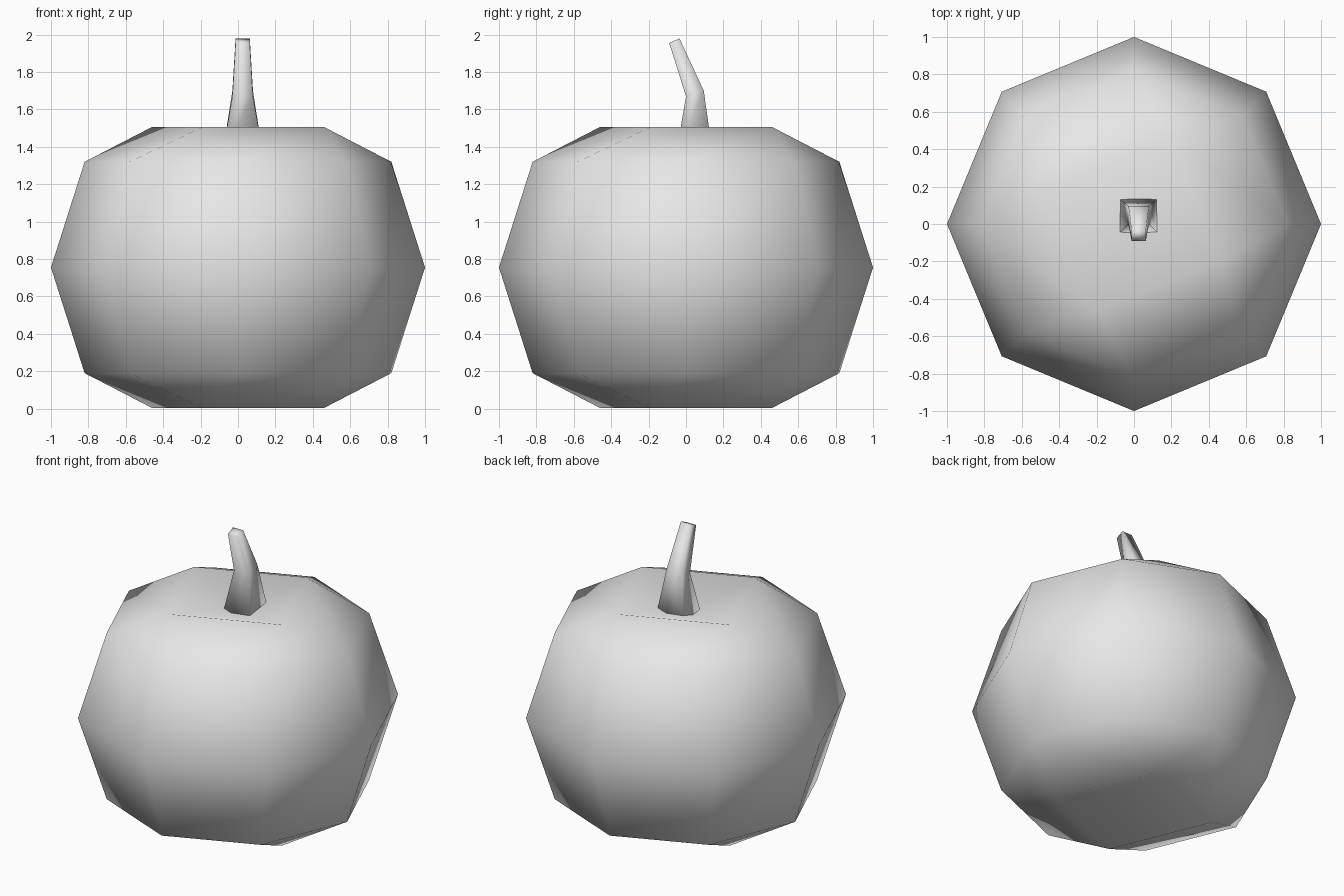
import bpy
import bmesh
from math import cos, sin, radians

cube = bpy.data.objects.get("Cube")
if cube:
    bpy.data.objects.remove(cube, do_unlink=True)

GREY = (0.8, 0.8, 0.8, 1.0)
mat = bpy.data.materials.new("plain grey")
mat.use_nodes = True
mat.diffuse_color = GREY
mat.node_tree.nodes["Principled BSDF"].inputs["Base Color"].default_value = GREY


def ring(bm, count, radius, z, turn=0.0):
    """Regular ring of vertices around the z axis."""
    angles = [radians(turn + 360 * i / count) for i in range(count)]
    return [bm.verts.new((radius * cos(a), radius * sin(a), z)) for a in angles]


def bridge(bm, low, high):
    n = len(low)
    for i in range(n):
        j = (i + 1) % n
        bm.faces.new((low[i], low[j], high[j], high[i]))


def finish(bm, name):
    bmesh.ops.recalc_face_normals(bm, faces=bm.faces)
    mesh = bpy.data.meshes.new(name)
    bm.to_mesh(mesh)
    bm.free()
    mesh.materials.append(mat)
    mesh.shade_smooth()
    obj = bpy.data.objects.new(name, mesh)
    bpy.context.collection.objects.link(obj)
    return obj


# Body: octagonal rings, closed at both ends by a turned square with a dimple
MID = 0.755
bm = bmesh.new()
equator = ring(bm, 8, 1.0, MID)
for side in (-1, 1):
    shoulder = ring(bm, 8, 0.82, MID + side * 0.565)
    rim = ring(bm, 4, 0.5, MID + side * 0.75, 67.5)
    dimple = bm.verts.new((0, 0, MID + side * 0.635))
    bridge(bm, equator, shoulder)
    for k in range(4):
        a, b, c = (shoulder[(2 * k + i) % 8] for i in (1, 2, 3))
        corner, following = rim[k], rim[(k + 1) % 4]
        bm.faces.new((a, b, corner))
        bm.faces.new((b, c, following, corner))
        bm.faces.new((corner, following, dimple))
finish(bm, "pumpkin_body")

# Stem: square sections (left x, right x, front y, back y, front z, back z)
sections = [
    (-0.08, 0.13, -0.05, 0.14, 1.38, 1.38),
    (-0.03, 0.08, 0.0, 0.095, 1.67, 1.70),
    (-0.013, 0.063, -0.09, -0.035, 1.955, 1.98),
]
bm = bmesh.new()
rings = []
for x0, x1, y0, y1, z0, z1 in sections:
    corners = ((x0, y0, z0), (x1, y0, z0), (x1, y1, z1), (x0, y1, z1))
    rings.append([bm.verts.new(c) for c in corners])
for low, high in zip(rings, rings[1:]):
    bridge(bm, low, high)
bm.faces.new(rings[0][::-1])
bm.faces.new(rings[-1])
finish(bm, "pumpkin_stem")
